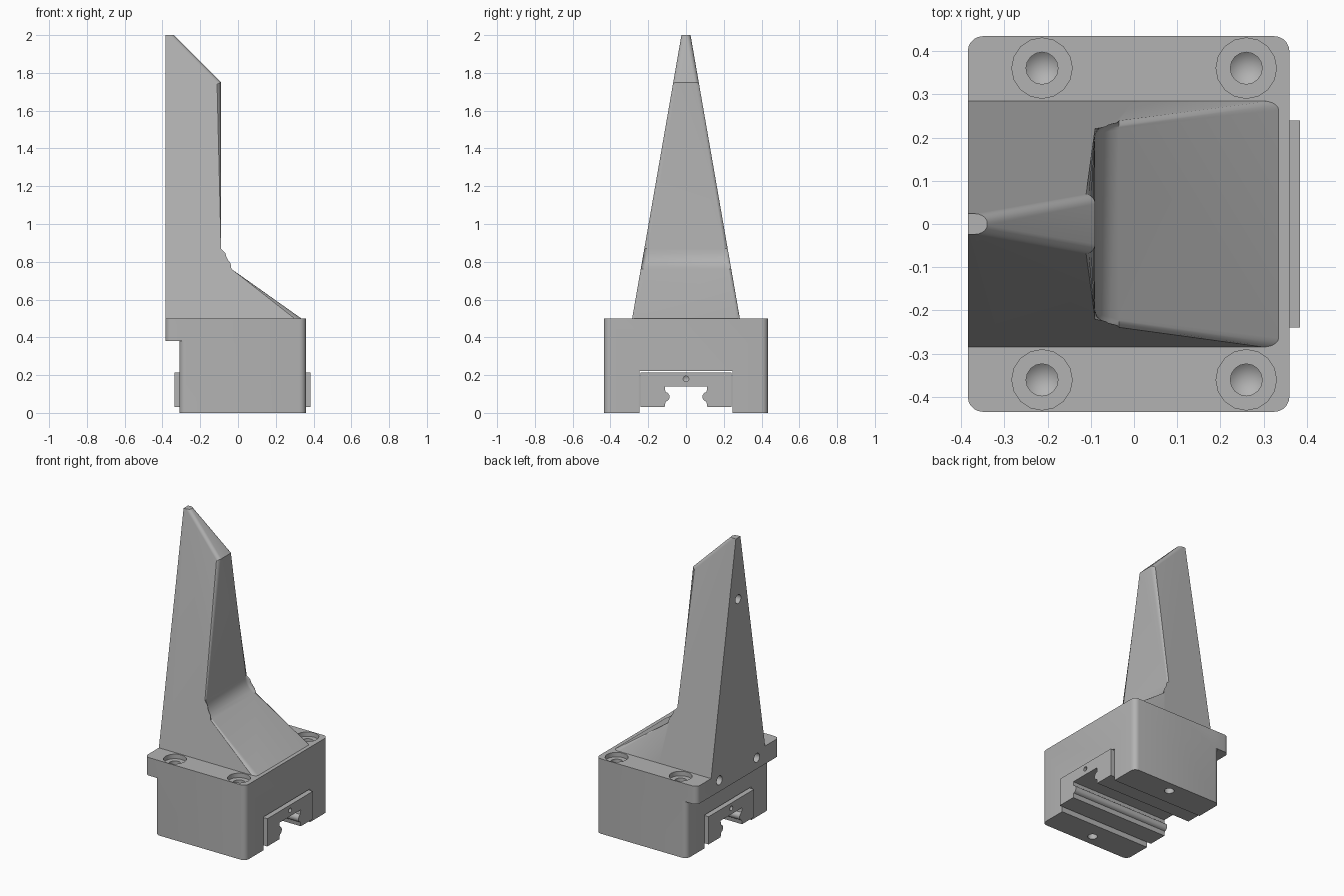
import bpy, bmesh, math
from mathutils import Matrix

cube = bpy.data.objects.get("Cube")
if cube:
    bpy.data.objects.remove(cube, do_unlink=True)

grey = bpy.data.materials.new("plain grey")
grey.use_nodes = True
colour = (0.45, 0.45, 0.45, 1)
grey.diffuse_color = colour
grey.node_tree.nodes["Principled BSDF"].inputs["Base Color"].default_value = colour


def finish(bm, name):
    bmesh.ops.recalc_face_normals(bm, faces=bm.faces[:])
    mesh = bpy.data.meshes.new(name)
    bm.to_mesh(mesh)
    bm.free()
    mesh.materials.append(grey)
    ob = bpy.data.objects.new(name, mesh)
    bpy.context.collection.objects.link(ob)
    return ob


def loft(start, end):
    """Solid between two matching closed outlines."""
    bm = bmesh.new()
    a = [bm.verts.new(p) for p in start]
    b = [bm.verts.new(p) for p in end]
    bm.faces.new(a)
    bm.faces.new(b[::-1])
    for i in range(len(a)):
        j = (i + 1) % len(a)
        bm.faces.new((a[i], b[i], b[j], a[j]))
    return bm


def box(name, x0, x1, y, z0, z1, is_round=None, radius=0.035):
    """Box with chosen vertical edges rounded."""
    plan = [(x0, -y), (x1, -y), (x1, y), (x0, y)]
    bm = loft([(*p, z0) for p in plan], [(*p, z1) for p in plan])
    if is_round:
        edges = [e for e in bm.edges
                 if abs(e.verts[0].co.z - e.verts[1].co.z) > 0.01 and is_round(e.verts[0].co)]
        bmesh.ops.bevel(bm, geom=edges, offset=radius, segments=5, profile=0.5, affect='EDGES')
    return finish(bm, name)


def drill(profile, matrix):
    """Turned cutter from (radius, height) points."""
    bm = bmesh.new()
    verts = [bm.verts.new((r, 0, h)) for r, h in profile]
    edges = [bm.edges.new(pair) for pair in zip(verts, verts[1:])]
    bmesh.ops.spin(bm, geom=verts + edges, cent=(0, 0, 0), axis=(0, 0, 1),
                   angle=math.tau, steps=16)
    bmesh.ops.remove_doubles(bm, verts=bm.verts[:], dist=0.0005)
    bm.transform(matrix)
    return finish(bm, "drill")


def combine(target, other, operation='DIFFERENCE'):
    mod = target.modifiers.new("join", 'BOOLEAN')
    mod.operation, mod.solver, mod.object = operation, 'EXACT', other
    bpy.context.view_layer.objects.active = target
    bpy.ops.object.modifier_apply(modifier=mod.name)
    bpy.data.objects.remove(other, do_unlink=True)


def smooth(ob):
    bpy.ops.object.select_all(action='DESELECT')
    ob.select_set(True)
    bpy.context.view_layer.objects.active = ob
    bpy.ops.object.shade_smooth_by_angle(angle=math.radians(32))


# Base block with a lip along its back
BACK = -0.385
body = box("mounting_block", -0.31, 0.36, 0.435, 0, 0.5, lambda c: True)
combine(body, box("lip", BACK, 0, 0.435, 0.38, 0.5, lambda c: c.x < -0.1), 'UNION')

# Tapered fin with a curved foot and rounded leading edges
corner, top, end = (-0.09, 0.80), (-0.09, 0.87), (-0.035, 0.762)
foot = []
for i in range(6):
    t = i / 5
    foot.append(tuple((1 - t) ** 2 * top[k] + 2 * t * (1 - t) * corner[k] + t * t * end[k]
                      for k in (0, 1)))
side = [(BACK, 0.5), (BACK, 2), (-0.34, 2), (-0.09, 1.75)] + foot + [(0.335, 0.5)]


def half_width(z):
    return 0.285 + (0.024 - 0.285) * (z - 0.5) / 1.5


bm = loft([(x, -half_width(z), z) for x, z in side], [(x, half_width(z), z) for x, z in side])
leading = []
for e in bm.edges:
    p, q = (v.co for v in e.verts)
    flat = abs(p.z - q.z) < 0.001
    at_back = max(p.x, q.x) < BACK + 0.01
    if p.y * q.y > 0 and not flat and not at_back:
        leading.append(e)
bmesh.ops.bevel(bm, geom=leading, offset=0.021, segments=5, profile=0.5,
                affect='EDGES', clamp_overlap=False)
combine(body, finish(bm, "fin"), 'UNION')

# Channel under the block
combine(body, box("channel", -0.6, 0.6, 0.247, -0.1, 0.222))

# Counterbored holes in the top, plain holes in the underside
bore = [(0, 0.55), (0.07, 0.55), (0.07, 0.47), (0.037, 0.47), (0.037, 0.25), (0, 0.22)]
pin = [(0, -0.05), (0.03, -0.05), (0.03, 0.12), (0, 0.14)]
for y in (-0.361, 0.361):
    for x in (-0.213, 0.26):
        combine(body, drill(bore, Matrix.Translation((x, y, 0))))
    combine(body, drill(pin, Matrix.Translation((0.025, y, 0))))

# Holes in the back face
along_x = Matrix.Rotation(math.pi / 2, 4, 'Y')
for y, z in ((0, 1.59), (-0.197, 0.455), (0.197, 0.455)):
    combine(body, drill(pin, Matrix.Translation((BACK, y, z)) @ along_x))
smooth(body)

# Sliding carriage with two rounded inner ridges
half = [(0.24, 0.215), (0.24, 0.03), (0.113, 0.03)]
for i in range(9):
    a = math.radians(-80 + 20 * i)
    half.append((0.113 - 0.026 * math.cos(a), 0.085 + 0.026 * math.sin(a)))
half.append((0.113, 0.14))
section = half + [(-y, z) for y, z in reversed(half)]
carriage = finish(loft([(-0.335, y, z) for y, z in section],
                       [(0.385, y, z) for y, z in section]), "carriage")
port = [(0, -0.05), (0.015, -0.05), (0.015, 0.05), (0, 0.06)]
for x, turn in ((-0.335, 1), (0.385, -1)):
    spin = Matrix.Rotation(turn * math.pi / 2, 4, 'Y')
    combine(carriage, drill(port, Matrix.Translation((x, 0, 0.18)) @ spin))
smooth(carriage)
